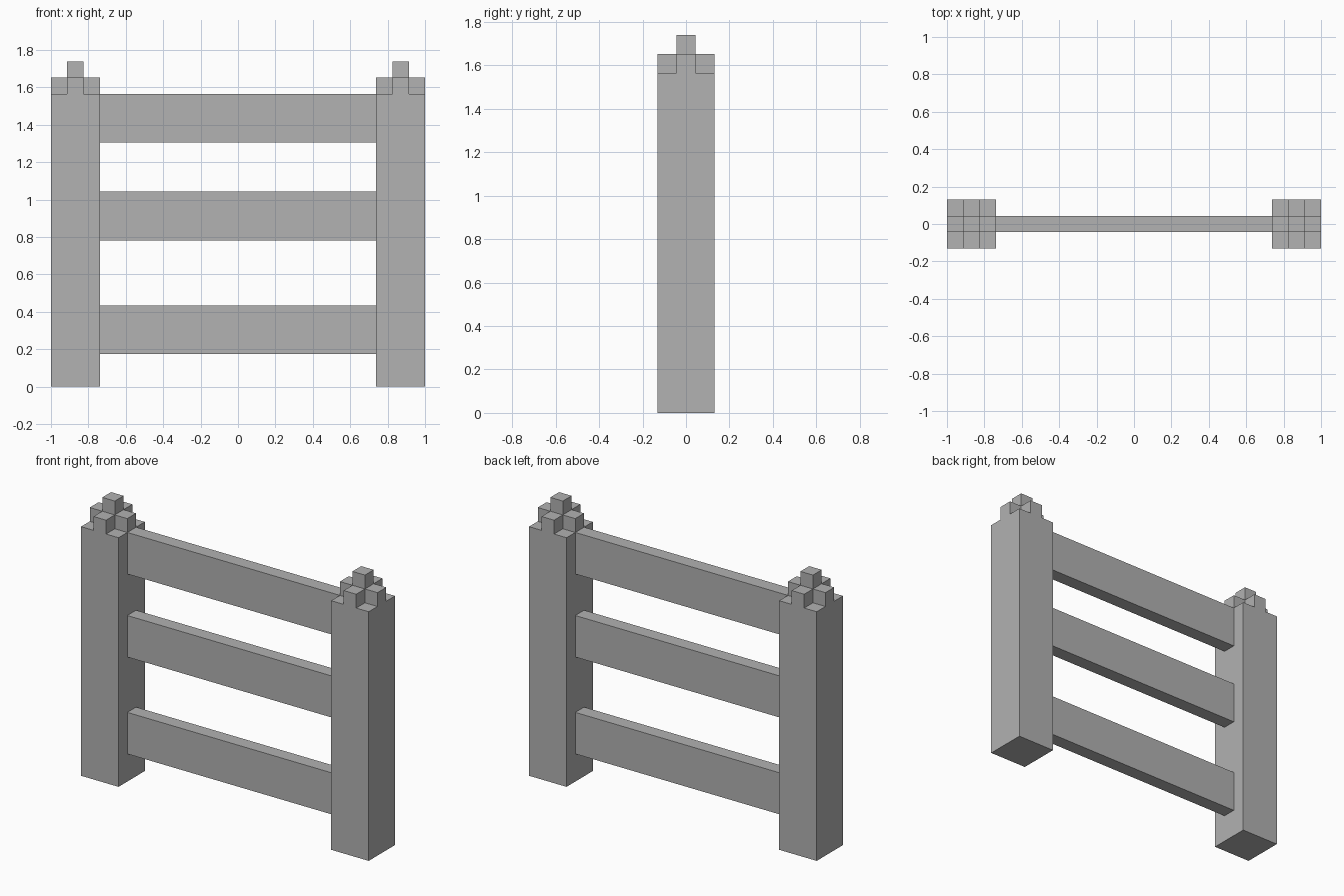
import bpy
import bmesh
from mathutils import Matrix, Vector

cube = bpy.data.objects.get("Cube")
if cube:
    bpy.data.objects.remove(cube, do_unlink=True)

# The whole fence sits on a grid of equal blocks, 23 blocks wide
U = 2 / 23

grey = bpy.data.materials.new("plain_grey")
grey.use_nodes = True
colour = (0.445, 0.445, 0.445, 1)
grey.diffuse_color = colour
grey.node_tree.nodes["Principled BSDF"].inputs["Base Color"].default_value = colour


def make_boxes(name, boxes):
    """Build one object from boxes given as (centre, size) in blocks."""
    bm = bmesh.new()
    for centre, size in boxes:
        matrix = Matrix.Translation(Vector(centre) * U) @ Matrix.Diagonal((*(Vector(size) * U), 1))
        bmesh.ops.create_cube(bm, size=1, matrix=matrix)
    mesh = bpy.data.meshes.new(name)
    bm.to_mesh(mesh)
    bm.free()
    mesh.materials.append(grey)
    obj = bpy.data.objects.new(name, mesh)
    bpy.context.collection.objects.link(obj)
    return obj


for side, x in (("left", 10), ("right", -10)):
    # Square post
    make_boxes(side + "_post", [((x, 0, 9), (3, 3, 18))])
    # Stepped finial: four arms around a taller centre block
    arms = [((x + dx, dy, 18.5), (1, 1, 1))
            for dx, dy in ((1, 0), (-1, 0), (0, 1), (0, -1))]
    make_boxes(side + "_finial", arms + [((x, 0, 19), (1, 1, 2))])

# Three rails between the posts
for name, bottom in (("lower", 2), ("middle", 9), ("upper", 15)):
    make_boxes(name + "_rail", [((0, 0, bottom + 1.5), (17, 1, 3))])
